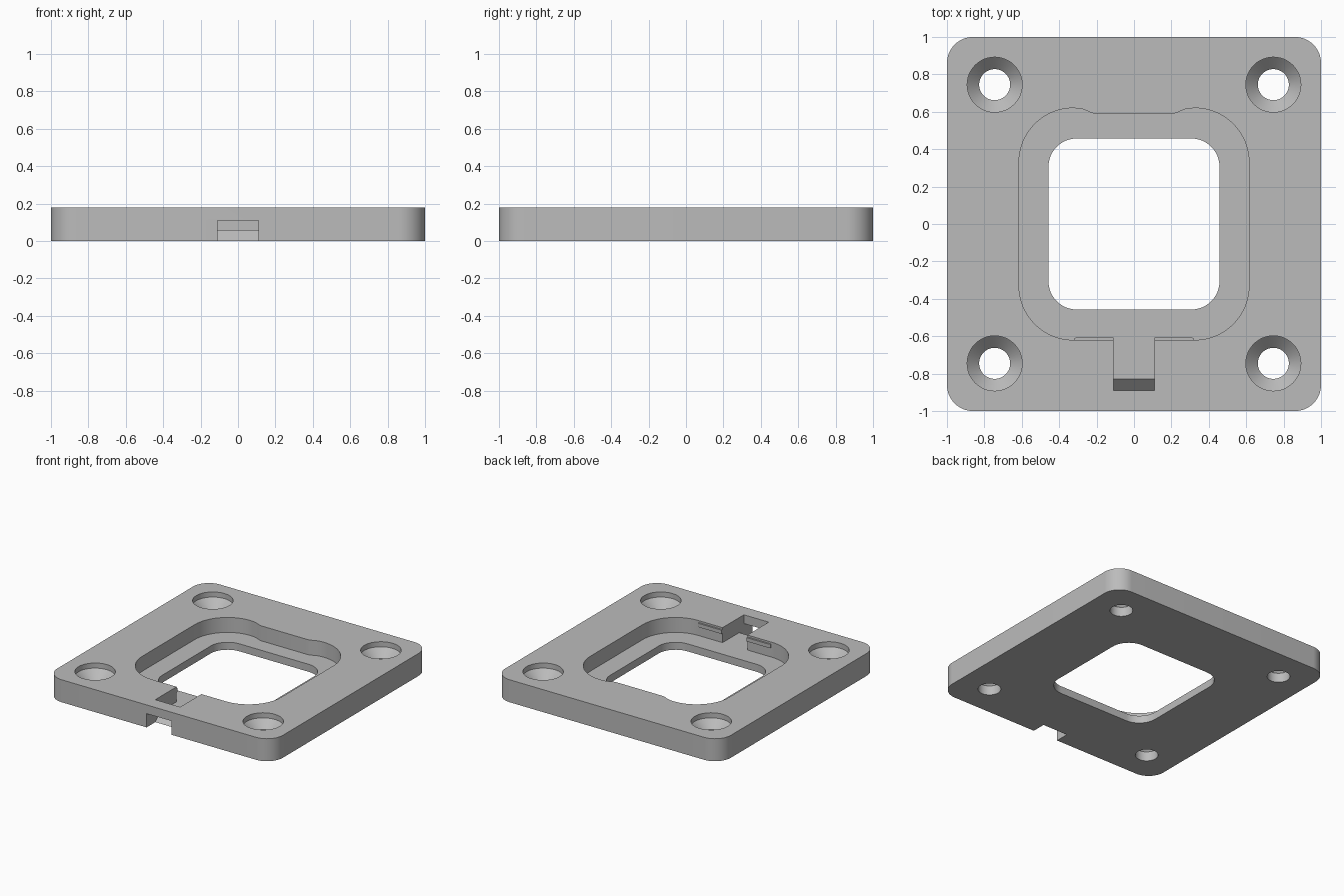
import bpy, bmesh, math
from mathutils import Vector

old = bpy.data.objects.get("Cube")
if old:
    bpy.data.objects.remove(old, do_unlink=True)

grey = bpy.data.materials.new("plain grey")
grey.use_nodes = True
colour = (0.5, 0.5, 0.5, 1)
grey.diffuse_color = colour
grey.node_tree.nodes["Principled BSDF"].inputs["Base Color"].default_value = colour

HEIGHT, FLOOR = 0.18, 0.06


def prism(name, outline, start, sweep):
    """Extrude a closed outline; start maps each 2D point to 3D."""
    bm = bmesh.new()
    face = bm.faces.new([bm.verts.new(start(*p)) for p in outline])
    ext = bmesh.ops.extrude_face_region(bm, geom=[face])
    verts = [v for v in ext["geom"] if isinstance(v, bmesh.types.BMVert)]
    bmesh.ops.translate(bm, verts=verts, vec=Vector(sweep))
    return finish(name, bm)


def finish(name, bm):
    bmesh.ops.recalc_face_normals(bm, faces=bm.faces)
    mesh = bpy.data.meshes.new(name)
    bm.to_mesh(mesh)
    bm.free()
    mesh.materials.append(grey)
    obj = bpy.data.objects.new(name, mesh)
    bpy.context.collection.objects.link(obj)
    return obj


def upright(name, outline, low, high):
    return prism(name, outline, lambda x, y: (x, y, low), (0, 0, high - low))


def rounded(half_x, half_y, radius, steps=16, back=()):
    """Rounded rectangle outline; back adds points along the +y side."""
    pts = []
    for quarter, (sx, sy) in enumerate([(1, 1), (-1, 1), (-1, -1), (1, -1)]):
        for i in range(steps + 1):
            a = math.pi / 2 * (quarter + i / steps)
            pts.append((sx * (half_x - radius) + radius * math.cos(a),
                        sy * (half_y - radius) + radius * math.sin(a)))
        if quarter == 0:
            pts += list(back) + [(-x, y) for x, y in reversed(back)]
    return pts


def combine(target, tool, operation):
    mod = target.modifiers.new(tool.name, "BOOLEAN")
    mod.operation, mod.solver, mod.object = operation, "EXACT", tool
    bpy.context.view_layer.objects.active = target
    bpy.ops.object.modifier_apply(modifier=mod.name)
    bpy.data.objects.remove(tool, do_unlink=True)


def screw_cutter(x, y, sides=48):
    """Stacked rings: bore, countersink cone, straight head recess."""
    bm = bmesh.new()
    rings = []
    for r, z in [(0.083, -0.1), (0.083, 0.075), (0.147, 0.139), (0.147, 0.3)]:
        rings.append([bm.verts.new((x + r * math.cos(2 * math.pi * i / sides),
                                    y + r * math.sin(2 * math.pi * i / sides), z))
                      for i in range(sides)])
    for a, b in zip(rings, rings[1:]):
        for i in range(sides):
            j = (i + 1) % sides
            bm.faces.new((a[i], a[j], b[j], b[i]))
    bm.faces.new(rings[0])
    bm.faces.new(rings[-1])
    return finish("screw_cutter", bm)


# Main plate
plate = upright("mounting_plate", rounded(1, 1, 0.14), 0, HEIGHT)

# Recessed pocket with a shallow step in its back wall
step = [(0.28, 0.616), (0.25, 0.605), (0.225, 0.593), (0.205, 0.59)]
combine(plate, upright("pocket_cutter", rounded(0.615, 0.62, 0.29, back=step),
                       FLOOR, 0.3), "DIFFERENCE")

# Thin retaining lips on the front wall of the pocket
for side in (-1, 1):
    lip = [(side * 0.05, -0.66), (side * 0.32, -0.66),
           (side * 0.32, -0.612), (side * 0.31, -0.606), (side * 0.05, -0.606)]
    combine(plate, upright("lip", lip, 0.135, 0.165), "UNION")

# Central window
combine(plate, upright("window_cutter", rounded(0.457, 0.457, 0.15), -0.1, 0.3),
        "DIFFERENCE")

# Cable channel: open on top, ramping down and out under the front edge
channel = [(-1.1, -0.05), (-1.1, 0.11), (-0.89, 0.11), (-0.89, 0.3),
           (-0.55, 0.3), (-0.55, FLOOR), (-0.83, FLOOR), (-0.94, -0.05)]
combine(plate, prism("channel_cutter", channel, lambda y, z: (-0.11, y, z),
                     (0.22, 0, 0)), "DIFFERENCE")

# Countersunk corner holes
for x in (-0.745, 0.745):
    for y in (-0.745, 0.745):
        combine(plate, screw_cutter(x, y), "DIFFERENCE")

# Smooth the rounded walls, keep the edges crisp
bpy.ops.object.select_all(action="DESELECT")
plate.select_set(True)
bpy.context.view_layer.objects.active = plate
bpy.ops.object.shade_smooth_by_angle(angle=math.radians(25))
